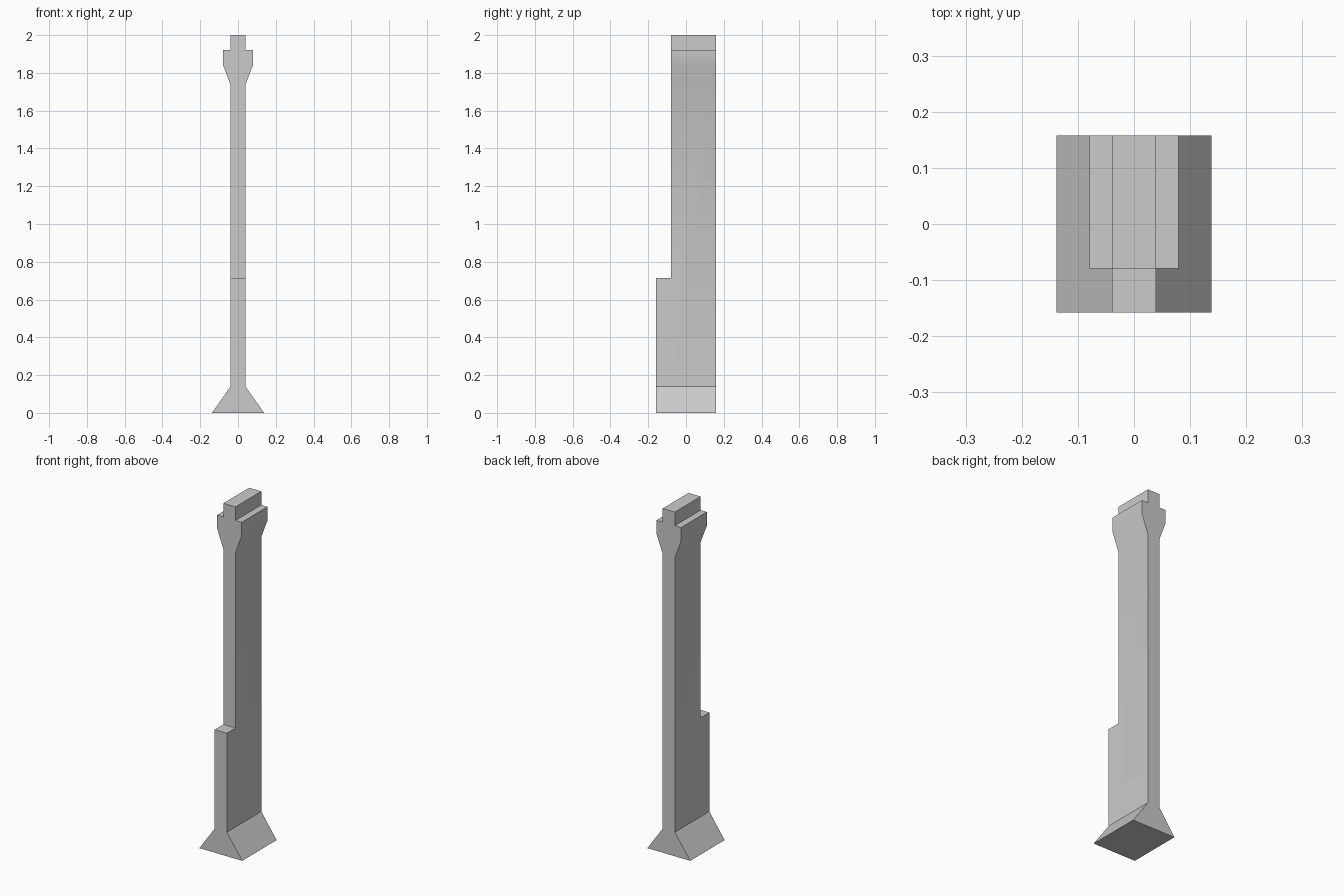
import bpy, bmesh, math
from mathutils import Vector

cube = bpy.data.objects.get("Cube")
if cube:
    bpy.data.objects.remove(cube, do_unlink=True)

BACK, UPPER_FRONT, LOWER_FRONT, LEDGE = 0.158, -0.079, -0.158, 0.715

# Plain grey material
grey = bpy.data.materials.new("plain_grey")
grey.use_nodes = True
colour = (0.6, 0.6, 0.6, 1)
grey.diffuse_color = colour
grey.node_tree.nodes["Principled BSDF"].inputs["Base Color"].default_value = colour

# Half profile (x, z): flared foot, slim shaft, swollen head, top tongue
half = [(0.138, 0), (0.039, 0.14), (0.039, 1.735), (0.079, 1.842),
        (0.079, 1.921), (0.039, 1.921), (0.039, 2)]
outline = half + [(-x, z) for x, z in reversed(half)]

# Upper depth: profile extruded from back to front
bm = bmesh.new()
face = bm.faces.new([bm.verts.new((x, BACK, z)) for x, z in outline])
ext = bmesh.ops.extrude_face_region(bm, geom=[face], use_keep_orig=True)
moved = [g for g in ext["geom"] if isinstance(g, bmesh.types.BMVert)]
bmesh.ops.translate(bm, verts=moved, vec=(0, UPPER_FRONT - BACK, 0))

# Lower front step: split at the ledge and pull the lower front face forward
bmesh.ops.bisect_plane(bm, geom=bm.verts[:] + bm.edges[:] + bm.faces[:],
                       plane_co=(0, 0, LEDGE), plane_no=(0, 0, 1))
front = [f for f in bm.faces
         if all(abs(v.co.y - UPPER_FRONT) < 1e-4 and v.co.z < LEDGE + 1e-4 for v in f.verts)]
ext = bmesh.ops.extrude_face_region(bm, geom=front)
moved = [g for g in ext["geom"] if isinstance(g, bmesh.types.BMVert)]
bmesh.ops.translate(bm, verts=moved, vec=Vector((0, LOWER_FRONT - UPPER_FRONT, 0)))

# Merge the coplanar seams on the sides
bmesh.ops.dissolve_limit(bm, angle_limit=math.radians(1), verts=bm.verts[:], edges=bm.edges[:])
bmesh.ops.recalc_face_normals(bm, faces=bm.faces[:])

mesh = bpy.data.meshes.new("stepped_post")
bm.to_mesh(mesh)
bm.free()
mesh.materials.append(grey)
post = bpy.data.objects.new("stepped_post", mesh)
bpy.context.collection.objects.link(post)

# Soft shading at the head swell, sharp elsewhere
bpy.context.view_layer.objects.active = post
post.select_set(True)
bpy.ops.object.shade_smooth_by_angle(angle=math.radians(30))
